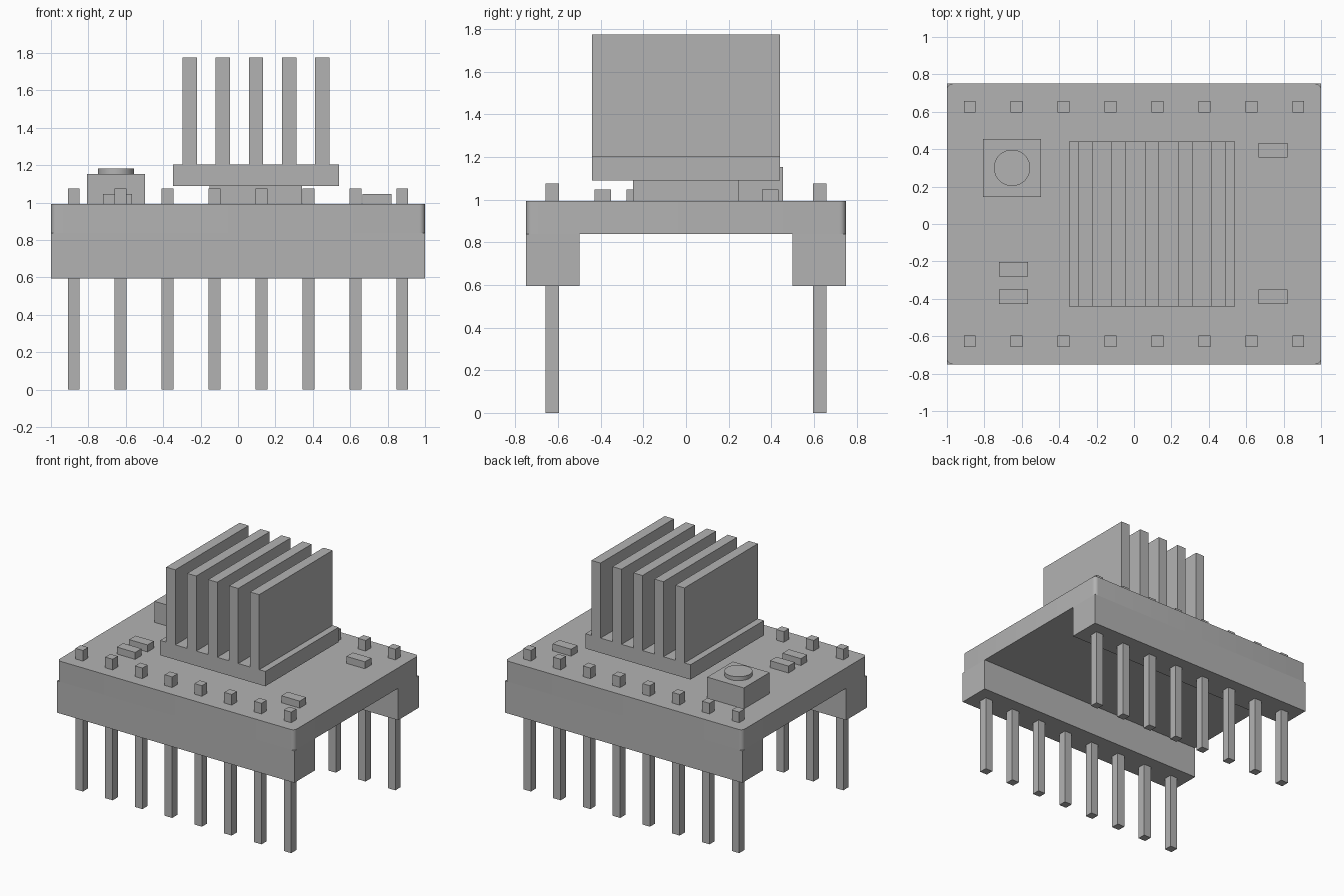
import bpy
import bmesh
from mathutils import Vector

cube = bpy.data.objects.get("Cube")
if cube:
    bpy.data.objects.remove(cube, do_unlink=True)

GREY = (0.45, 0.45, 0.45, 1)
grey = bpy.data.materials.new("plain grey")
grey.use_nodes = True
grey.diffuse_color = GREY
grey.node_tree.nodes["Principled BSDF"].inputs["Base Color"].default_value = GREY


def finish(name, bm):
    mesh = bpy.data.meshes.new(name)
    bm.to_mesh(mesh)
    bm.free()
    mesh.materials.append(grey)
    obj = bpy.data.objects.new(name, mesh)
    bpy.context.collection.objects.link(obj)
    return obj


def box(name, x, y, z, corner=0):
    """Box from (low, high) ranges, with optional rounded upright corners."""
    bm = bmesh.new()
    bmesh.ops.create_cube(bm, size=1)
    for v in bm.verts:
        v.co = Vector([(a + b) / 2 + c * (b - a) for c, (a, b) in zip(v.co, (x, y, z))])
    if corner:
        upright = [e for e in bm.edges
                   if abs(e.verts[0].co.z - e.verts[1].co.z) > 0.01]
        bmesh.ops.bevel(bm, geom=upright, offset=corner, segments=6,
                        profile=0.5, affect='EDGES')
    return finish(name, bm)


def around(centre, size):
    return (centre - size / 2, centre + size / 2)


RAIL_Z, BOARD_Z, TOP_Z = 0.595, 0.838, 0.994

# Circuit board with rounded corners
board = box("circuit_board", (-1, 1), (-0.75, 0.75), (BOARD_Z, TOP_Z), 0.03)
bpy.ops.object.select_all(action='DESELECT')
board.select_set(True)
bpy.context.view_layer.objects.active = board
bpy.ops.object.shade_smooth_by_angle()

# Header rails and pins that pass through them and the board
for side, label in ((-1, "front"), (1, "back")):
    box(label + "_header_rail", (-1, 1), around(side * 0.625, 0.25), (RAIL_Z, BOARD_Z))
    for i in range(8):
        box(f"{label}_pin_{i + 1}", around((i - 3.5) * 0.251, 0.063),
            around(side * 0.627, 0.063), (0, 1.075))

# Chip and finned heat sink
SINK_X = 0.096
SINK_Y = (-0.442, 0.442)
box("chip", around(SINK_X, 0.495), around(0, 0.495), (TOP_Z, 1.09))
box("heat_sink_base", around(SINK_X, 0.887), SINK_Y, (1.09, 1.203))
for i in range(5):
    box(f"heat_sink_fin_{i + 1}", around(SINK_X + (i - 2) * 0.177, 0.077),
        SINK_Y, (1.203, 1.775))

# Push button
box("button_body", around(-0.652, 0.31), around(0.3, 0.31), (TOP_Z, 1.154))
bm = bmesh.new()
bmesh.ops.create_cone(bm, cap_ends=True, segments=48, radius1=0.097,
                      radius2=0.097, depth=0.03)
bmesh.ops.translate(bm, verts=bm.verts, vec=(-0.652, 0.3, 1.169))
cap = finish("button_cap", bm)
bpy.ops.object.select_all(action='DESELECT')
cap.select_set(True)
bpy.context.view_layer.objects.active = cap
bpy.ops.object.shade_smooth_by_angle()

# Small surface components
spots = ((0.743, 0.395), (0.743, -0.39), (-0.645, -0.241), (-0.645, -0.39))
for i, (x, y) in enumerate(spots):
    box(f"component_{i + 1}", around(x, 0.155), around(y, 0.077), (TOP_Z, 1.047))
